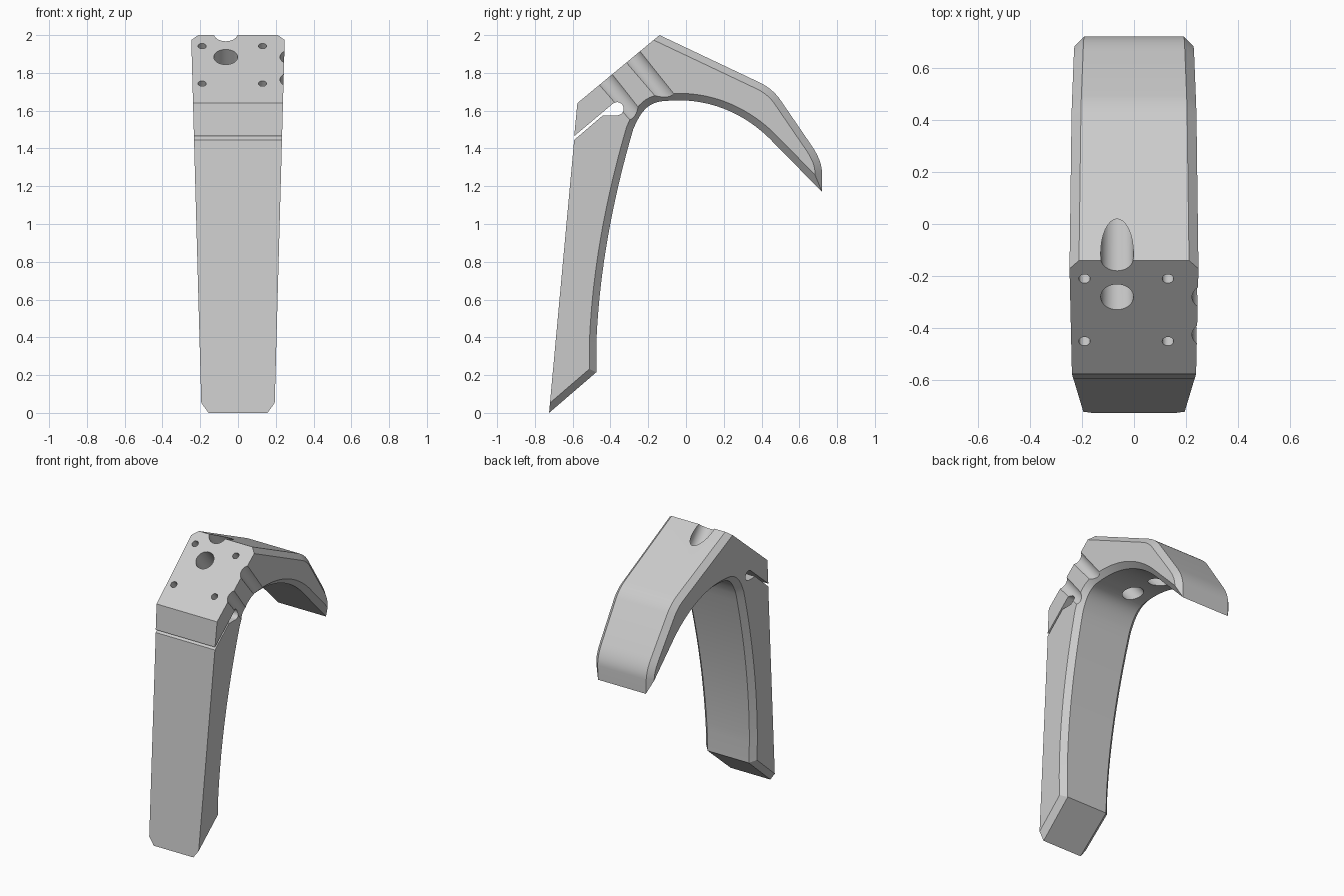
import bpy, bmesh, math
from mathutils import Vector, Matrix

cube = bpy.data.objects.get("Cube")
if cube:
    bpy.data.objects.remove(cube)

CHAMFER = 0.037

grey = bpy.data.materials.new("light grey")
grey.use_nodes = True
grey.diffuse_color = (0.6, 0.6, 0.6, 1)
grey.node_tree.nodes["Principled BSDF"].inputs["Base Color"].default_value = (0.6, 0.6, 0.6, 1)


def bezier(pts, steps):
    """Points along a Bezier curve of any degree, last one left out."""
    n = len(pts) - 1
    out = []
    for i in range(steps):
        t = i / steps
        w = [math.comb(n, k) * t**k * (1 - t)**(n - k) for k in range(n + 1)]
        out.append(tuple(sum(a * p[j] for a, p in zip(w, pts)) for j in (0, 1)))
    return out


def half_width(z):
    return 0.193 + 0.0275 * z


# Side profile (y, z): front with the keyhole slot, plain edges
keyhole = [(-0.365 + 0.035 * math.cos(a), 1.61 + 0.035 * math.sin(a))
           for a in (math.radians(-90 + 225 * i / 14) for i in range(15))]
plain = [(-0.725, 0), (-0.592, 1.445), (-0.44, 1.575)] + keyhole
plain += [(-0.592, 1.465), (-0.575, 1.64)]

# Back, tip, arch, leg and foot, chamfered edges
bevelled = [(-0.14, 2.0)]
bevelled += bezier([(0.39, 1.749), (0.46, 1.716), (0.505, 1.65)], 8)
bevelled += bezier([(0.665, 1.415), (0.72, 1.335), (0.72, 1.27)], 8)
bevelled += [(0.72, 1.27), (0.72, 1.17)]
bevelled += bezier([(0.44, 1.455), (0.29, 1.60), (0.1, 1.67), (-0.1, 1.652)], 20)
bevelled += bezier([(-0.1, 1.652), (-0.19, 1.65), (-0.235, 1.61), (-0.28, 1.5)], 12)
bevelled += bezier([(-0.28, 1.5), (-0.455, 0.9), (-0.475, 0.36)], 20)
bevelled += [(-0.475, 0.36), (-0.475, 0.215)]

outline = [Vector(p) for p in plain + bevelled]
depth = [0.0] * len(plain) + [CHAMFER] * len(bevelled)


def inset(i):
    """Move a profile point inward by the chamfer of its two edges."""
    p, a, b = outline[i], outline[i - 1], outline[(i + 1) % len(outline)]
    e1, e2 = (p - a).normalized(), (b - p).normalized()
    n1, n2 = Vector((e1.y, -e1.x)), Vector((e2.y, -e2.x))
    d1, d2 = depth[i - 1], depth[i]
    det = n1.x * n2.y - n1.y * n2.x
    if abs(det) < 0.001:
        return p + n1 * d1
    return p + Vector((d1 * n2.y - d2 * n1.y, n1.x * d2 - n2.x * d1)) / det


# Body: four loops across the width, skinned and capped
inner = [inset(i) for i in range(len(outline))]
bm = bmesh.new()
loops = []
for side, pts, drop in ((-1, inner, 0), (-1, outline, CHAMFER),
                        (1, outline, CHAMFER), (1, inner, 0)):
    loop = []
    for i, p in enumerate(pts):
        # plain points stay on the side face
        touched = depth[i] > 0 or depth[i - 1] > 0
        x = half_width(p.y) - (drop if touched else drop * 0.3)
        loop.append(bm.verts.new((side * x, p.x, p.y)))
    loops.append(loop)
n = len(outline)
for a, b in zip(loops, loops[1:]):
    for i in range(n):
        j = (i + 1) % n
        bm.faces.new((a[i], a[j], b[j], b[i]))
bm.faces.new(loops[0])
bm.faces.new(loops[-1])
bmesh.ops.recalc_face_normals(bm, faces=bm.faces)
mesh = bpy.data.meshes.new("bracket_body")
bm.to_mesh(mesh)
bm.free()
body = bpy.data.objects.new("bracket_body", mesh)
bpy.context.collection.objects.link(body)
mesh.materials.append(grey)

# Bores run square to the sloping head face
along = Vector((0, 0.435, 0.36)).normalized()
inward = Vector((0, along.z, -along.y))
tilt = inward.to_track_quat('Z', 'Y').to_matrix().to_4x4()


def bore(x, y, radius, length, sides=32):
    """Cut a round hole starting just outside the head face."""
    face = Vector((x, y, 1.64 + (y + 0.575) * 0.36 / 0.435))
    centre = face + inward * (length / 2 - 0.1)
    cb = bmesh.new()
    bmesh.ops.create_cone(cb, cap_ends=True, segments=sides, radius1=radius,
                          radius2=radius, depth=length,
                          matrix=Matrix.Translation(centre) @ tilt)
    cm = bpy.data.meshes.new("cutter")
    cb.to_mesh(cm)
    cb.free()
    cm.materials.append(grey)
    cutter = bpy.data.objects.new("cutter", cm)
    cutter.hide_render = True
    bpy.context.collection.objects.link(cutter)
    mod = body.modifiers.new("bore", 'BOOLEAN')
    mod.operation, mod.solver, mod.object = 'DIFFERENCE', 'EXACT', cutter
    bpy.ops.object.modifier_apply(modifier=mod.name)
    bpy.data.objects.remove(cutter)


bpy.ops.object.select_all(action='DESELECT')
body.select_set(True)
bpy.context.view_layer.objects.active = body

# Two through holes, the upper one breaking the ridge
for y in (-0.28, -0.131):
    bore(-0.065, y, 0.063, 0.8)
# Four blind screw holes
for x in (-0.19, 0.13):
    for y in (-0.21, -0.45):
        bore(x, y, 0.022, 0.2, 20)
# Two shallow grooves down the left side
for y in (-0.425, -0.28):
    bore(0.283, y, 0.0606, 0.8)

bpy.ops.object.shade_smooth_by_angle(angle=math.radians(25))
